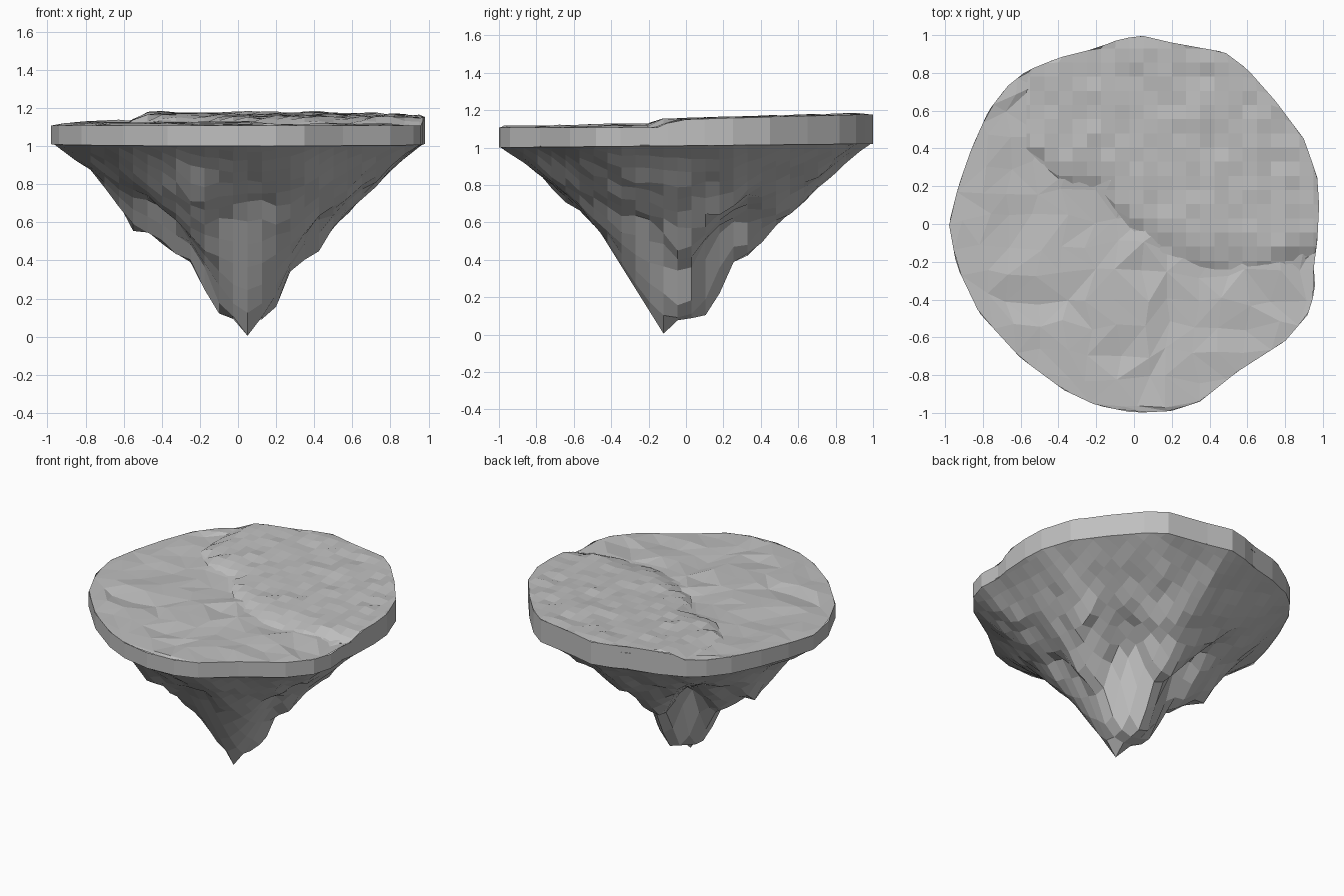
import bpy, math, random
from mathutils import Vector, noise

random.seed(4)
cube = bpy.data.objects.get("Cube")
if cube:
    bpy.data.objects.remove(cube, do_unlink=True)

stone = bpy.data.materials.new("grey_stone")
stone.use_nodes = True
GREY = (0.52, 0.52, 0.52, 1)
stone.diffuse_color = GREY
bsdf = stone.node_tree.nodes["Principled BSDF"]
bsdf.inputs["Base Color"].default_value = GREY
bsdf.inputs["Roughness"].default_value = 0.9

# Island shoreline, counter-clockwise
OUTLINE = [Vector(p) for p in (
    (.98, .1), (.97, .25), (.9, .45), (.75, .65), (.6, .82), (.48, .91), (.2, .96),
    (.03, 1), (-.1, .97), (-.2, .93), (-.4, .88), (-.57, .81), (-.67, .73), (-.77, .6),
    (-.86, .4), (-.93, .2), (-.98, 0), (-.94, -.22), (-.82, -.47), (-.6, -.71),
    (-.37, -.88), (-.2, -.96), (0, -1), (.2, -.99), (.35, -.94), (.55, -.78),
    (.8, -.62), (.92, -.48), (.96, -.35), (.95, -.2), (.97, -.1))]
CENTRE = Vector((.03, -.03))
TIP = Vector((.05, -.12))
# Hanging outcrops: position, depth
OUTCROPS = ((Vector((-.55, .02)), .07), (Vector((-.2, -.64)), .06))
BUTTRESSES = [math.radians(a) for a in (5, 92, 170, 236, 306)]
# Front border of the raised terrace, depth profile of the rock, rise of its gullies
BORDER = ((-.57, .4), (-.5, .33), (-.38, .2), (-.15, .17), (-.07, .02), (.05, -.08),
          (.13, -.15), (.25, -.18), (.38, -.24), (.8, -.24), (.95, -.16))
DEPTH = ((0, .07), (.12, .1), (.19, .17), (.23, .3), (.29, .39), (.38, .44),
         (.47, .54), (.62, .69), (.76, .82), (.88, .93), (1, 1.015))
GULLY = ((0, 0), (.15, .02), (.22, .12), (.3, .22), (.38, .2), (.47, .15),
         (.62, .07), (.8, .02), (1, 0))


def clamp(v):
    return max(0, min(1, v))


def lerp_table(table, v):
    if v <= table[0][0]:
        return table[0][1]
    for (a, p), (b, q) in zip(table, table[1:]):
        if v <= b:
            return p + (q - p) * (v - a) / (b - a)
    return table[-1][1]


def shore_ratio(p):
    """Distance from the centre as a fraction of the distance to the shore."""
    d = p - CENTRE
    for a, b in zip(OUTLINE, OUTLINE[1:] + OUTLINE[:1]):
        u, w = a - CENTRE, b - CENTRE
        if u.cross(d) >= -1e-9 and d.cross(w) >= -1e-9 and u.dot(d) + w.dot(d) > 0:
            return d.cross(w - u) / u.cross(w)
    return 0


def ground_z(p):
    return 1.108 + .012 * clamp(1 - p.length) + .025 * clamp(p.y / .6)


def terrace_z(p):
    inset = min(p.y - lerp_table(BORDER, p.x), p.x + .57)
    low = ground_z(p) - .004
    high = 1.148 + .028 * clamp(p.y + .1)
    return low + clamp(inset / .1) * (high - low)


def rock_z(p):
    t = min(1, shore_ratio(p))
    d = p - CENTRE
    angle = math.atan2(d.y, d.x)
    # gullies run between the buttresses
    off = min(abs(math.remainder(angle - b, math.tau)) for b in BUTTRESSES)
    z = lerp_table(DEPTH, t) + .01 * t * p.y
    z += lerp_table(GULLY, t) * clamp((off - .18) / .42)
    for spot, depth in OUTCROPS:
        z -= depth * math.exp(-((p - spot).length / .1) ** 2)
    bumps = .05 * noise.noise(Vector((p.x * 6, p.y * 6, 2))) + random.uniform(-.015, .015)
    z += bumps * math.sin(math.pi * t)
    return min(z, .005 + 1.6 * (p - TIP).length)


def make_object(name, verts, faces):
    mesh = bpy.data.meshes.new(name)
    mesh.from_pydata(verts, [], faces)
    mesh.materials.append(stone)
    mesh.validate()
    obj = bpy.data.objects.new(name, mesh)
    bpy.context.collection.objects.link(obj)


def clipped_grid(name, step, height, jitter=0, bump=0, region=None, split=False, down=False):
    """Height-field sheet whose outer points are pulled onto the shoreline."""
    n = int(1.25 / step) + 1
    points, inside = [], []
    for j in range(-n, n + 1):
        for i in range(-n, n + 1):
            p = TIP + Vector((i, j)) * step
            p += Vector((random.uniform(-jitter, jitter), random.uniform(-jitter, jitter)))
            keep = True
            if region:
                q = region(p)
                keep = (q - p).length < 1e-6
                p = q
            t = shore_ratio(p)
            if t > 1:
                p = CENTRE + (p - CENTRE) / t
                keep = False
            z = height(p) + (random.uniform(-bump, bump) if keep else 0)
            points.append((p.x, p.y, z))
            inside.append(keep)
    w, faces = 2 * n + 1, []
    for j in range(w - 1):
        for i in range(w - 1):
            a = j * w + i
            quad = [a, a + 1, a + w + 1, a + w]
            if not any(inside[k] for k in quad):
                continue
            if down:
                quad.reverse()
            if split:
                k = random.randint(0, 1)
                quad = quad[k:] + quad[:k]
                faces += [quad[:3], [quad[0], quad[2], quad[3]]]
            else:
                faces.append(quad)
    used = sorted({k for f in faces for k in f})
    remap = {k: m for m, k in enumerate(used)}
    make_object(name, [points[k] for k in used], [[remap[k] for k in f] for f in faces])


def terrace_region(p):
    x = max(p.x, -.57)
    return Vector((x, max(p.y, lerp_table(BORDER, x))))


# Hanging rock, lower ground and raised terrace
clipped_grid("hanging_rock", .075, rock_z, down=True)
clipped_grid("lower_ground", .14, ground_z, jitter=.035, bump=.014, split=True)
clipped_grid("raised_terrace", .075, terrace_z, bump=.01, region=terrace_region)

# Cliff band around the shore
shore = []
for a, b in zip(OUTLINE, OUTLINE[1:] + OUTLINE[:1]):
    shore += [a, (a + b) / 2]
count = len(shore)
verts, sides = [], []
for i, p in enumerate(shore):
    top = max(ground_z(p), terrace_z(p))
    verts += [(p.x, p.y, 1.01 + .01 * p.y), (p.x, p.y, top)]
    k = (i + 1) % count
    sides.append((2 * i, 2 * k, 2 * k + 1, 2 * i + 1))
make_object("rim_cliff", verts, sides)
